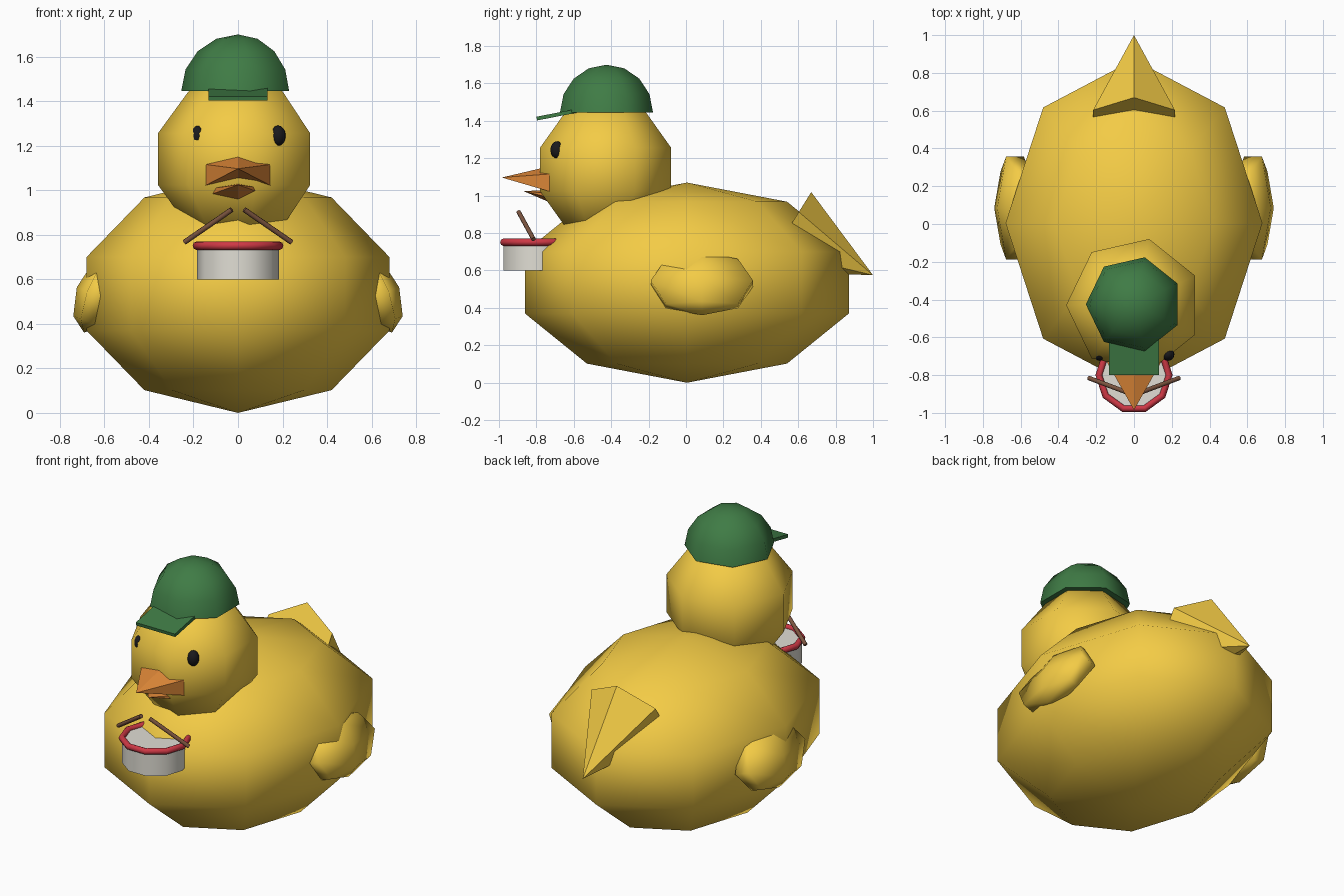
import bpy, bmesh, math
from mathutils import Vector, Matrix

if "Cube" in bpy.data.objects:
    bpy.data.objects.remove(bpy.data.objects["Cube"])


def material(name, rgb):
    m = bpy.data.materials.new(name)
    m.diffuse_color = (*rgb, 1)
    m.use_nodes = True
    m.node_tree.nodes["Principled BSDF"].inputs["Base Color"].default_value = m.diffuse_color
    return m


YELLOW = material("yellow", (0.90, 0.60, 0.06))
GREEN = material("green", (0.05, 0.20, 0.06))
ORANGE = material("orange", (0.75, 0.25, 0.04))
BLACK = material("black", (0.01, 0.01, 0.012))
WHITE = material("off_white", (0.75, 0.73, 0.66))
RED = material("red", (0.62, 0.04, 0.06))
BROWN = material("brown", (0.20, 0.09, 0.05))


def make(name, bm, mat, smooth=True, sharp=None):
    bmesh.ops.recalc_face_normals(bm, faces=bm.faces)
    for f in bm.faces:
        f.smooth = smooth
    if sharp:
        for e in bm.edges:
            e.smooth = len(e.link_faces) == 2 and e.calc_face_angle() < sharp
    me = bpy.data.meshes.new(name)
    bm.to_mesh(me)
    bm.free()
    me.materials.append(mat)
    ob = bpy.data.objects.new(name, me)
    bpy.context.collection.objects.link(ob)
    return ob


def lathe(profile, n, closed=False):
    """Revolve (radius, z) points about z; one vertex of each ring lies on -x."""
    bm = bmesh.new()
    rings = []
    for r, z in profile:
        k = n if r > 1e-6 else 1
        rings.append([bm.verts.new((-r * math.cos(2 * math.pi * i / n),
                                    -r * math.sin(2 * math.pi * i / n), z)) for i in range(k)])
    pairs = list(zip(rings, rings[1:]))
    if closed:
        pairs.append((rings[-1], rings[0]))
    for a, b in pairs:
        for i in range(n):
            j = (i + 1) % n
            loop = [a[i % len(a)], a[j % len(a)], b[j % len(b)], b[i % len(b)]]
            bm.faces.new(list(dict.fromkeys(loop)))
    return bm


def arc(rings, count=None):
    count = rings if count is None else count
    return [(abs(math.sin(math.pi * i / rings)) if i % rings else 0,
             math.cos(math.pi * i / rings)) for i in range(count + 1)]


def sphere(name, loc, radii, n, rings, mat, tilt=0):
    bm = lathe(arc(rings), n)
    bm.transform(Matrix.Translation(loc) @ Matrix.Rotation(tilt, 4, 'Y')
                 @ Matrix.Diagonal((*radii, 1)))
    return make(name, bm, mat)


def spike(name, base, tip, mat):
    """Pointed shape from a base outline to a tip."""
    bm = bmesh.new()
    b = [bm.verts.new(p) for p in base]
    t = bm.verts.new(tip)
    c = bm.verts.new(sum((Vector(p) for p in base), Vector()) / len(base))
    for p, q in zip(b, b[1:] + b[:1]):
        bm.faces.new((p, q, t))
        bm.faces.new((q, p, c))
    return make(name, bm, mat, smooth=False)


# body and head
sphere("body", (0, 0.005, 0.535), (0.715, 0.91, 0.535), 8, 5, YELLOW)
sphere("head", (0, -0.43, 1.14), (0.378, 0.378, 0.376), 7, 5, YELLOW)

# wings and eyes, both sides
for s, side in ((-1, "left"), (1, "right")):
    sphere(side + "_wing", (s * 0.63, 0.085, 0.53), (0.10, 0.315, 0.18), 6, 4, YELLOW,
           tilt=-s * math.radians(20))
    sphere(side + "_eye", (s * 0.18, -0.69, 1.245), (0.034, 0.035, 0.046), 12, 8, BLACK)

# tail: six-sided cone sloping down to the back
centre, up = Vector((0, 0.537, 0.807)), Vector((0, 0.53, 0.848))
tail_base = [centre + 0.25 * (Vector((math.sin(k * math.pi / 3), 0, 0))
                              + up * math.cos(k * math.pi / 3)) for k in range(6)]
spike("tail", tail_base, (0, 1.0, 0.575), YELLOW)


# beak halves
def beak(name, y, w, top, hi, lo, bottom, tip):
    spike(name, [(0, y, top), (w, y, hi), (w, y, lo), (0, y, bottom),
                 (-w, y, lo), (-w, y, hi)], tip, ORANGE)


beak("upper_beak", -0.70, 0.161, 1.164, 1.118, 1.014, 1.045, (0, -0.985, 1.097))
beak("lower_beak", -0.70, 0.12, 1.03, 1.008, 0.982, 0.952, (0, -0.87, 1.025))

# cap dome with closed underside, and brim
bm = lathe(arc(8, 4) + [(0, 0)], 7)
bm.transform(Matrix.Translation((0, -0.425, 1.445)) @ Matrix.Scale(0.255, 4))
make("cap", bm, GREEN, sharp=math.radians(60))
bm = bmesh.new()
bmesh.ops.create_cube(bm, size=1)
bm.transform(Matrix.Translation((0, -0.685, 1.434)) @ Matrix.Rotation(math.radians(11), 4, 'X')
             @ Matrix.Diagonal((0.265, 0.23, 0.02, 1)))
make("cap_brim", bm, GREEN, smooth=False)

# drum and its rim
DRUM = Matrix.Translation((0, -0.80, 0))
bm = lathe([(0, 0.60), (0.185, 0.60), (0.185, 0.75), (0, 0.75)], 10)
bm.transform(DRUM)
make("drum", bm, WHITE, sharp=math.radians(50))
tube = [(0.186 + 0.018 * math.cos(k * math.pi / 4), 0.751 + 0.019 * math.sin(k * math.pi / 4))
        for k in range(8)]
bm = lathe(tube, 10, closed=True)
bm.transform(DRUM)
make("drum_rim", bm, RED)

# drumsticks
for s, side in ((-1, "left"), (1, "right")):
    a, b = Vector((s * 0.24, -0.815, 0.767)), Vector((s * 0.028, -0.895, 0.913))
    d = b - a
    bm = lathe([(0, 0), (0.012, 0), (0.012, d.length), (0, d.length)], 8)
    bm.transform(Matrix.Translation(a) @ d.to_track_quat('Z', 'Y').to_matrix().to_4x4())
    make(side + "_drumstick", bm, BROWN, sharp=math.radians(60))
